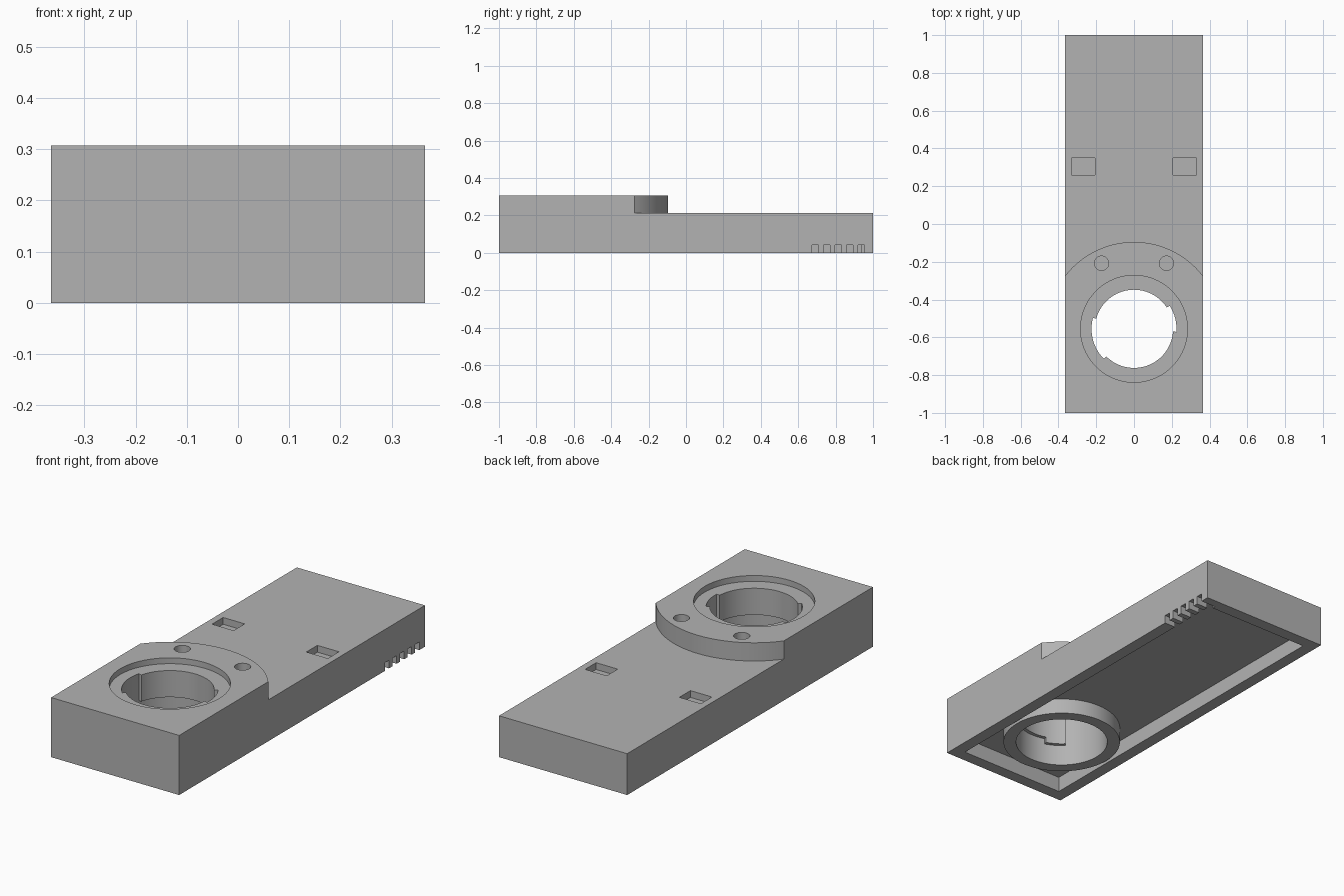
import bpy
import bmesh
from math import cos, sin, radians, asin, degrees

old = bpy.data.objects.get("Cube")
if old:
    bpy.data.objects.remove(old)

HALF_W, WALL = 0.365, 0.063
DECK, TOP = 0.213, 0.307
BORE_Y = -0.555

grey = bpy.data.materials.new("plain grey")
grey.use_nodes = True
colour = (0.45, 0.45, 0.45, 1)
grey.diffuse_color = colour
grey.node_tree.nodes["Principled BSDF"].inputs["Base Color"].default_value = colour


def prism(name, outline, z0, z1):
    """Extrude a counter-clockwise outline from z0 to z1."""
    bm = bmesh.new()
    base = bm.faces.new([bm.verts.new((x, y, z0)) for x, y in outline])
    ext = bmesh.ops.extrude_face_region(bm, geom=[base])
    for v in ext["geom"]:
        if isinstance(v, bmesh.types.BMVert):
            v.co.z = z1
    bmesh.ops.recalc_face_normals(bm, faces=bm.faces)
    mesh = bpy.data.meshes.new(name)
    bm.to_mesh(mesh)
    bm.free()
    mesh.materials.append(grey)
    obj = bpy.data.objects.new(name, mesh)
    bpy.context.collection.objects.link(obj)
    return obj


def box(name, x0, x1, y0, y1, z0, z1):
    return prism(name, [(x0, y0), (x1, y0), (x1, y1), (x0, y1)], z0, z1)


def arc(r, a0, a1, steps, cx=0, cy=BORE_Y):
    angles = [radians(a0 + (a1 - a0) * i / steps) for i in range(steps + 1)]
    return [(cx + r * cos(a), cy + r * sin(a)) for a in angles]


def cylinder(name, r, z0, z1, cx=0, cy=BORE_Y, steps=96):
    return prism(name, arc(r, 0, 360, steps, cx, cy)[:-1], z0, z1)


def sector(name, r0, r1, a0, a1, z0, z1):
    return prism(name, arc(r1, a0, a1, 16) + arc(r0, a1, a0, 16), z0, z1)


def combine(target, tool, operation):
    """Apply a boolean and discard the tool."""
    mod = target.modifiers.new(tool.name, "BOOLEAN")
    mod.operation, mod.solver, mod.object = operation, "EXACT", tool
    bpy.context.view_layer.objects.active = target
    bpy.ops.object.modifier_apply(modifier=mod.name)
    bpy.data.objects.remove(tool)


# Long base plate with the raised, round-ended mount
housing = box("housing", -HALF_W, HALF_W, -1, 1, 0, DECK)
R_MOUNT = 0.46
edge = 90 - degrees(asin(HALF_W / R_MOUNT))
mount = prism("raised_mount", [(-HALF_W, -1), (HALF_W, -1)]
              + arc(R_MOUNT, edge, 180 - edge, 48), 0.1, TOP)
combine(housing, mount, "UNION")

# Shallow cavity underneath, with a collar around the bore
inner = HALF_W - WALL
combine(housing, box("cavity", -inner, inner, -1 + WALL, 1 - WALL, -0.1, 0.08), "DIFFERENCE")
combine(housing, cylinder("collar", 0.287, 0, 0.15), "UNION")

# Stepped bore: wide below, narrow neck, recessed seat on top
for name, r, z0, z1 in (("lower_bore", 0.225, -0.1, 0.14),
                        ("neck", 0.207, 0.1, 0.5),
                        ("seat", 0.283, 0.277, 0.5)):
    combine(housing, cylinder(name, r, z0, z1), "DIFFERENCE")

# Bayonet entry slots, each followed by a stop hanging below the neck
for a0, a1 in ((-4, 33), (165, 225)):
    combine(housing, sector("stop", 0.207, 0.235, a1, a1 + 27, 0.11, 0.16), "UNION")
    combine(housing, sector("slot", 0.15, 0.225, a0, a1, 0.05, 0.4), "DIFFERENCE")

# Paired screw holes and rectangular pockets on top
for s in (-1, 1):
    combine(housing, cylinder("screw_hole", 0.038, 0.2, 0.5, s * 0.172, -0.208, 32), "DIFFERENCE")
    x0, x1 = sorted((s * 0.207, s * 0.33))
    combine(housing, box("pocket", x0, x1, 0.26, 0.35, DECK - 0.035, 0.4), "DIFFERENCE")

# Row of vent notches through the bottom of one side wall
for i in range(5):
    y = 0.674 + i * 0.0615
    combine(housing, box("vent", 0.28, 0.4, y, y + 0.034, -0.1, 0.042), "DIFFERENCE")

bpy.ops.object.select_all(action="DESELECT")
housing.select_set(True)
bpy.context.view_layer.objects.active = housing
bpy.ops.object.shade_smooth_by_angle(angle=radians(30))
